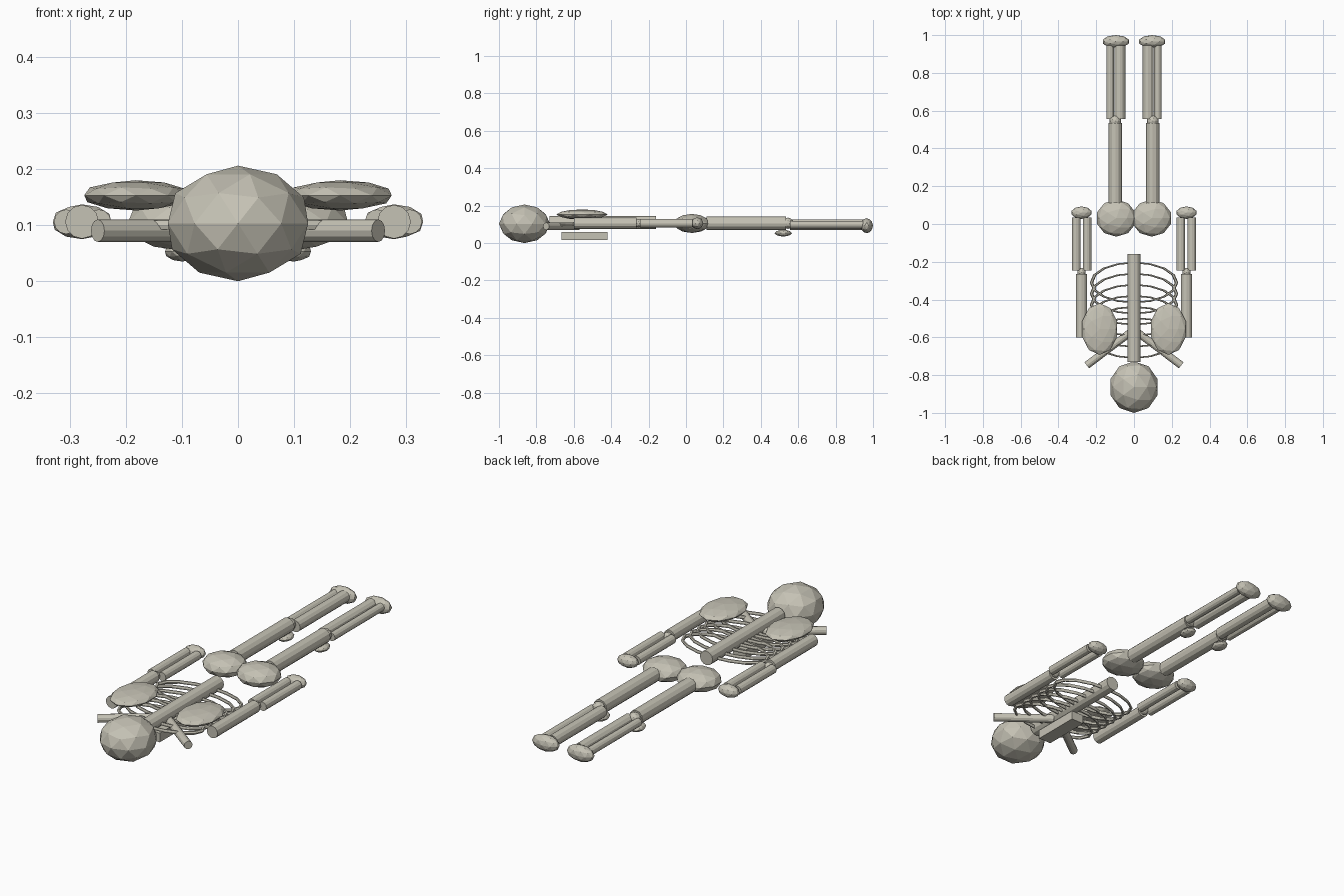
import bpy
from mathutils import Vector

if "Cube" in bpy.data.objects:
    bpy.data.objects.remove(bpy.data.objects["Cube"])

bone = bpy.data.materials.new("bone")
bone.diffuse_color = (0.56, 0.54, 0.46, 1)
bone.use_nodes = True
bone.node_tree.nodes["Principled BSDF"].inputs["Base Color"].default_value = bone.diffuse_color


def finish(name):
    ob = bpy.context.object
    ob.name = name
    ob.data.materials.append(bone)
    return ob


def blob(name, loc, ext):
    # faceted ellipsoid; ext = visible half extents
    bpy.ops.mesh.primitive_ico_sphere_add(subdivisions=2, radius=1, location=loc)
    ob = finish(name)
    ob.scale = (ext[0] / 0.951, ext[1], ext[2])
    return ob


def rod(name, a, b, r, sides=12):
    a, b = Vector(a), Vector(b)
    bpy.ops.mesh.primitive_cylinder_add(vertices=sides, radius=r, depth=(b - a).length,
                                        location=(a + b) / 2)
    ob = finish(name)
    ob.rotation_euler = (b - a).to_track_quat('Z', 'Y').to_euler()
    return ob


# Head, spine and breastbone
blob("skull", (0, -0.8635, 0.103), (0.125, 0.1365, 0.103))
rod("spine", (0, -0.73, 0.11), (0, -0.16, 0.11), 0.035)
bpy.ops.mesh.primitive_cube_add(size=1, location=(0, -0.543, 0.038))
finish("breastbone").scale = (0.07, 0.245, 0.045)

# Overlapping oval rib hoops
for i in range(6):
    bpy.ops.mesh.primitive_torus_add(major_segments=16, minor_segments=6,
                                     major_radius=0.225, minor_radius=0.009,
                                     location=(0, -0.31 - i * 0.0586, 0.1))
    finish("rib").scale = (1, 0.47, 1)

# Mirrored limbs
for s, side in ((-1, "left"), (1, "right")):
    rod(side + "_collarbone", (s * 0.02, -0.575, 0.09), (s * 0.25, -0.748, 0.09), 0.02)
    blob(side + "_shoulder_blade", (s * 0.182, -0.556, 0.153), (0.092, 0.137, 0.027))
    # arm
    rod(side + "_upper_arm", (s * 0.278, -0.6, 0.106), (s * 0.278, -0.265, 0.106), 0.03)
    blob(side + "_elbow", (s * 0.278, -0.255, 0.106), (0.022, 0.022, 0.022))
    rod(side + "_outer_forearm", (s * 0.306, -0.245, 0.106), (s * 0.306, 0.035, 0.106), 0.022)
    rod(side + "_inner_forearm", (s * 0.248, -0.245, 0.106), (s * 0.248, 0.035, 0.106), 0.022)
    blob(side + "_hand", (s * 0.278, 0.06, 0.106), (0.052, 0.033, 0.031))
    # hip and leg
    blob(side + "_hip", (s * 0.094, 0.031, 0.105), (0.102, 0.098, 0.051))
    rod(side + "_thigh", (s * 0.099, 0.11, 0.106), (s * 0.099, 0.535, 0.106), 0.036)
    blob(side + "_knee", (s * 0.099, 0.545, 0.106), (0.03, 0.03, 0.03))
    blob(side + "_kneecap", (s * 0.099, 0.52, 0.053), (0.031, 0.046, 0.018))
    rod(side + "_shin", (s * 0.075, 0.555, 0.098), (s * 0.075, 0.945, 0.098), 0.029)
    rod(side + "_calf_bone", (s * 0.126, 0.555, 0.098), (s * 0.126, 0.945, 0.098), 0.02)
    blob(side + "_foot", (s * 0.096, 0.966, 0.093), (0.069, 0.034, 0.04))
